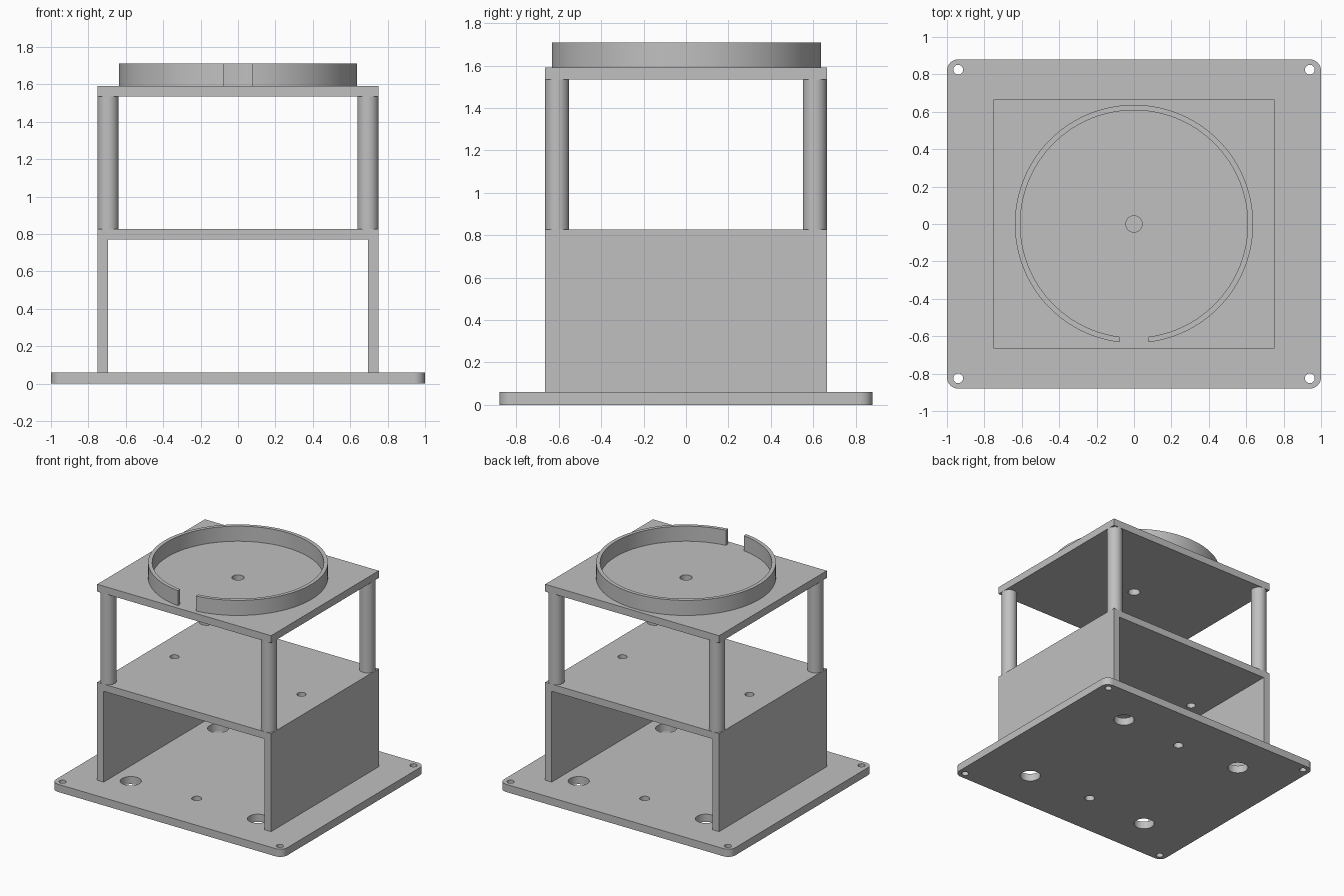
import bpy
import bmesh
from math import asin, cos, sin, pi, radians

cube = bpy.data.objects.get("Cube")
if cube:
    bpy.data.objects.remove(cube, do_unlink=True)

grey = bpy.data.materials.new("plain grey")
grey.use_nodes = True
colour = (0.53, 0.53, 0.53, 1)
grey.diffuse_color = colour
grey.node_tree.nodes["Principled BSDF"].inputs["Base Color"].default_value = colour

parts = []


def arc(cx, cy, r, a0, a1, n):
    """Points along an arc, both ends included."""
    return [(cx + r * cos(a0 + (a1 - a0) * i / n),
             cy + r * sin(a0 + (a1 - a0) * i / n)) for i in range(n + 1)]


def circle(cx, cy, r, n=48):
    return arc(cx, cy, r, 0, 2 * pi, n)[:-1]


def rect(hx, hy, cx=0):
    return [(cx - hx, -hy), (cx + hx, -hy), (cx + hx, hy), (cx - hx, hy)]


def prism(name, outlines, z0, z1):
    """Upright solid from one or more counter-clockwise outlines."""
    bm = bmesh.new()
    for outline in outlines:
        face = bm.faces.new([bm.verts.new((x, y, z0)) for x, y in outline])
        top = bmesh.ops.extrude_face_region(bm, geom=[face])["geom"]
        moved = [v for v in top if isinstance(v, bmesh.types.BMVert)]
        bmesh.ops.translate(bm, verts=moved, vec=(0, 0, z1 - z0))
    bmesh.ops.recalc_face_normals(bm, faces=bm.faces[:])
    mesh = bpy.data.meshes.new(name)
    bm.to_mesh(mesh)
    bm.free()
    mesh.materials.append(grey)
    obj = bpy.data.objects.new(name, mesh)
    bpy.context.collection.objects.link(obj)
    return obj


def part(name, outline, z0, z1, holes=()):
    """Solid part with round through holes given as (x, y, radius)."""
    obj = prism(name, [outline], z0, z1)
    if holes:
        cutter = prism(name + "_cutter", [circle(*h) for h in holes], z0 - 0.05, z1 + 0.05)
        cutter.hide_render = True
        mod = obj.modifiers.new("holes", "BOOLEAN")
        mod.operation = "DIFFERENCE"
        mod.solver = "EXACT"
        mod.object = cutter
        bpy.context.view_layer.objects.active = obj
        bpy.ops.object.modifier_apply(modifier=mod.name)
        bpy.data.objects.remove(cutter, do_unlink=True)
    parts.append(obj)
    return obj


BASE_TOP, DECK_LOW, DECK_TOP = 0.06, 0.77, 0.826
TRAY_LOW, TRAY_TOP, RING_TOP = 1.535, 1.592, 1.71
HX, HY = 0.752, 0.665
SIGNS = [(1, 1), (-1, 1), (-1, -1), (1, -1)]

# Base plate with rounded corners, screw holes and larger openings
fillet = 0.06
base_outline = []
for k, (sx, sy) in enumerate(SIGNS):
    base_outline += arc(sx * (1 - fillet), sy * (0.88 - fillet), fillet,
                        k * pi / 2, (k + 1) * pi / 2, 10)
base_holes = [(sx * 0.94, sy * 0.825, 0.026) for sx, sy in SIGNS]
base_holes += [(sx * 0.55, sy * 0.54, 0.075) for sx, sy in SIGNS]
base_holes += [(0, s * 0.51, 0.036) for s in (1, -1)]
part("base_plate", base_outline, 0, BASE_TOP, base_holes)

# Side walls and the deck they carry
wall = 0.028
for side, s in (("left", 1), ("right", -1)):
    part(side + "_wall", rect(wall, HY, s * (HX - wall)), BASE_TOP, DECK_LOW)
part("deck", rect(HX, HY), DECK_LOW, DECK_TOP, [(s * 0.55, 0, 0.033) for s in (1, -1)])

# Four round columns
r = 0.057
for (sx, sy), name in zip(SIGNS, ("back_left", "back_right", "front_right", "front_left")):
    part(name + "_column", circle(sx * (HX - r), sy * (HY - r), r), DECK_TOP, TRAY_LOW)

# Top plate with centre hole
part("top_plate", rect(HX, HY), TRAY_LOW, TRAY_TOP, [(0, 0, 0.044)])

# Open ring with a straight-sided gap at the front
gap, outer, inner = 0.078, 0.637, 0.608
ao, ai = asin(gap / outer), asin(gap / inner)
ring = arc(0, 0, outer, -pi / 2 + ao, 1.5 * pi - ao, 96)
ring += arc(0, 0, inner, 1.5 * pi - ai, -pi / 2 + ai, 96)
part("retaining_ring", ring, TRAY_TOP, RING_TOP)

# Smooth the round sides, keep edges crisp
bpy.ops.object.select_all(action="DESELECT")
for obj in parts:
    obj.select_set(True)
bpy.context.view_layer.objects.active = parts[0]
bpy.ops.object.shade_smooth_by_angle(angle=radians(30))
